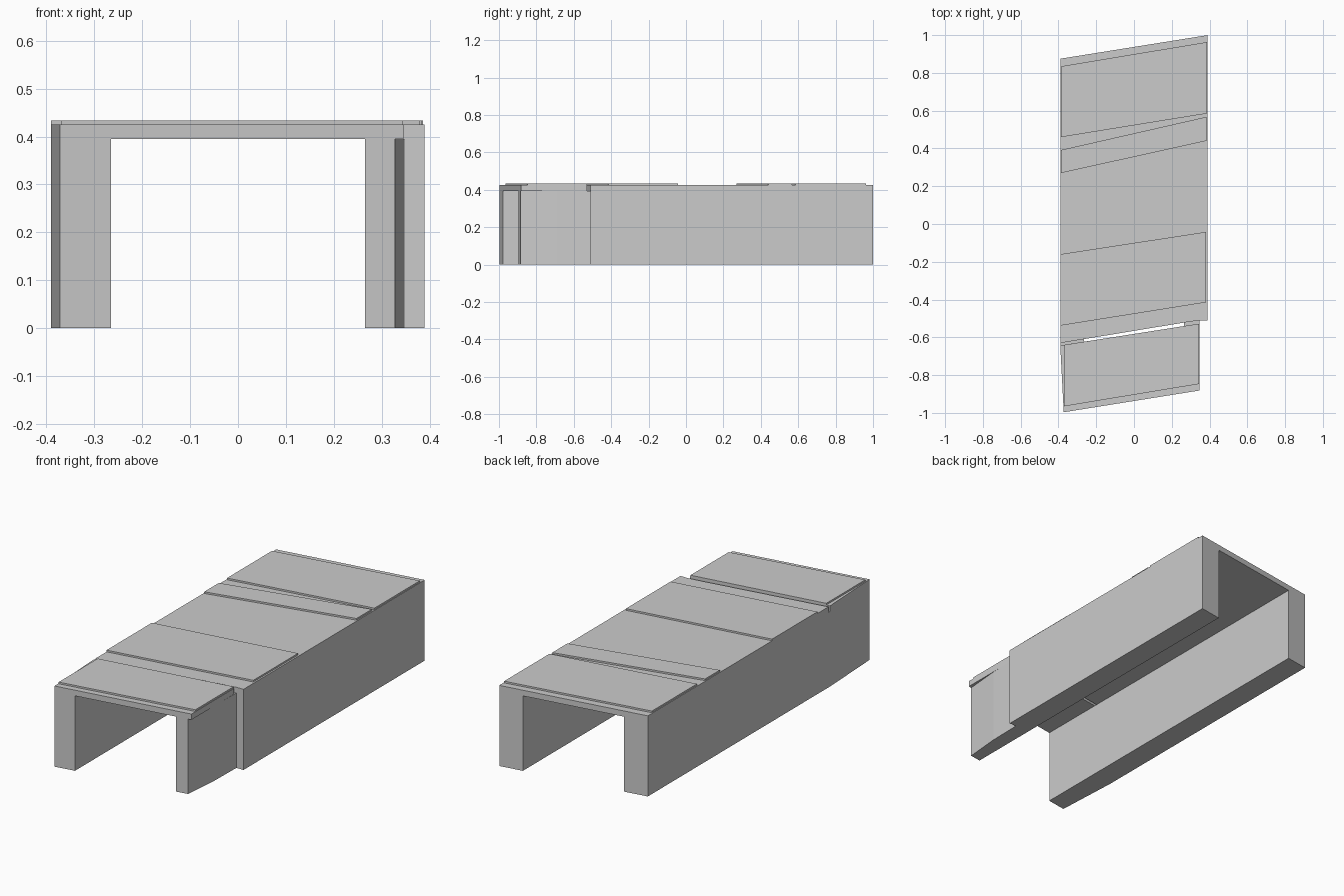
import bpy, bmesh

if "Cube" in bpy.data.objects:
    bpy.data.objects.remove(bpy.data.objects["Cube"])

WALL_TOP, ROOF_TOP, PANEL_TOP = 0.395, 0.425, 0.434


def prism(name, outline, z0, z1):
    """Extrude a plan outline from z0 up to z1."""
    bm = bmesh.new()
    face = bm.faces.new([bm.verts.new((x, y, z0)) for x, y in outline])
    ext = bmesh.ops.extrude_face_region(bm, geom=[face])
    top = [g for g in ext["geom"] if isinstance(g, bmesh.types.BMVert)]
    bmesh.ops.translate(bm, verts=top, vec=(0, 0, z1 - z0))
    bmesh.ops.recalc_face_normals(bm, faces=bm.faces)
    mesh = bpy.data.meshes.new(name)
    bm.to_mesh(mesh)
    bm.free()
    obj = bpy.data.objects.new(name, mesh)
    bpy.context.collection.objects.link(obj)
    return obj


def back(x):
    return 0.9375 + 0.16 * x


def front(x):
    return -0.937 + 0.16 * x


# Side walls, ends skewed; the front pieces taper inward
prism("left_wall", [(-0.39, back(-0.39)), (-0.39, -0.65), (-0.372, front(-0.372)),
                    (-0.265, front(-0.265)), (-0.265, back(-0.265))], 0, WALL_TOP)
prism("right_wall", [(0.265, back(0.265)), (0.265, front(0.265)), (0.328, front(0.328)),
                     (0.345, -0.69), (0.348, -0.51), (0.389, -0.51),
                     (0.389, back(0.389))], 0, WALL_TOP)

# Roof slabs, separated by a narrow skewed gap
prism("main_roof", [(-0.39, -0.63), (0.27, -0.521), (0.348, -0.51), (0.389, -0.51),
                    (0.389, back(0.389)), (-0.39, back(-0.39))], WALL_TOP, ROOF_TOP)
prism("front_roof", [(-0.372, front(-0.372)), (0.346, front(0.346)),
                     (0.346, -0.528), (-0.39, -0.643), (-0.39, -0.65)],
      WALL_TOP, ROOF_TOP)

# Thin raised roof panels: left x, right x, then near/far y at each side
panels = {
    "rear_panel": (-0.386, 0.386, 0.46, 0.585, 0.835, 0.963),
    "narrow_panel": (-0.386, 0.383, 0.27, 0.44, 0.392, 0.567),
    "middle_panel": (-0.39, 0.38, -0.538, -0.415, -0.16, -0.042),
    "front_panel": (-0.37, 0.344, -0.965, -0.847, -0.64, -0.528),
}
for name, (xl, xr, nl, nr, fl, fr) in panels.items():
    prism(name, [(xl, nl), (xr, nr), (xr, fr), (xl, fl)], ROOF_TOP, PANEL_TOP)
